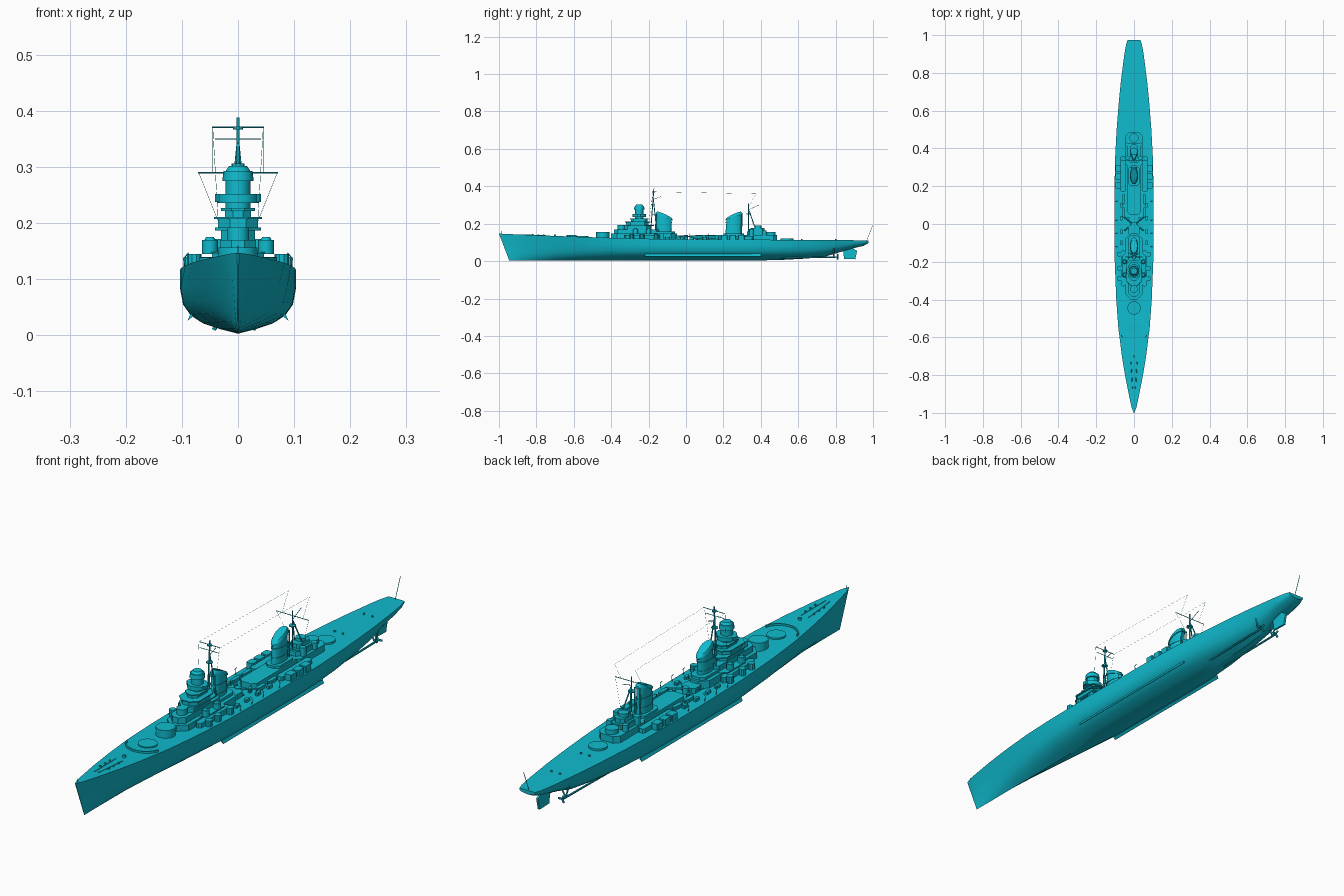
import bpy, bmesh, math
from mathutils import Vector

mat = bpy.data.materials.new("teal_paint")
mat.diffuse_color = (0.005, 0.5, 0.62, 1)


def finish(name, bm, smooth=0):
    bmesh.ops.recalc_face_normals(bm, faces=bm.faces)
    me = bpy.data.meshes.new(name)
    bm.to_mesh(me)
    bm.free()
    ob = bpy.data.objects.new(name, me)
    bpy.context.collection.objects.link(ob)
    me.materials.append(mat)
    if smooth:
        bpy.ops.object.select_all(action='DESELECT')
        bpy.context.view_layer.objects.active = ob
        ob.select_set(True)
        bpy.ops.object.shade_smooth_by_angle(angle=math.radians(smooth))
    return ob


def loft(name, rings, smooth=0):
    """Skin equal-length closed rings and cap both ends."""
    bm = bmesh.new()
    vs = [[bm.verts.new(p) for p in r] for r in rings]
    n = len(vs[0])
    for a, b in zip(vs, vs[1:]):
        for i in range(n):
            bm.faces.new((a[i], a[(i + 1) % n], b[(i + 1) % n], b[i]))
    bm.faces.new(vs[0])
    bm.faces.new(vs[-1])
    return finish(name, bm, smooth)


def prism(name, pts, z0, z1):
    return loft(name, [[(x, y, z) for x, y in pts] for z in (z0, z1)])


def house(name, y0, y1, hw, z0, z1, c=0.012, cx=0):
    """Deckhouse block with chamfered plan corners."""
    c = min(c, hw * 0.8)
    half = [(hw - c, y0), (hw, y0 + c), (hw, y1 - c), (hw - c, y1)]
    pts = half + [(-x, y) for x, y in reversed(half)]
    return prism(name, [(cx + x, y) for x, y in pts], z0, z1)


def drum(name, x, y, r, z0, z1, r2=None, n=24, sy=1):
    ring = lambda q, z: [(x + q * math.cos(2 * math.pi * i / n),
                          y + sy * q * math.sin(2 * math.pi * i / n), z) for i in range(n)]
    return loft(name, [ring(r, z0), ring(r if r2 is None else r2, z1)], 35)


def rod(name, a, b, r=0.0015, n=6):
    a, b = Vector(a), Vector(b)
    q = (b - a).to_track_quat('Z', 'Y')
    ring = [q @ Vector((r * math.cos(2 * math.pi * i / n), r * math.sin(2 * math.pi * i / n), 0))
            for i in range(n)]
    return loft(name, [[p + v for v in ring] for p in (a, b)])


def deck(y):
    return 0.117 + (0.03 * (-y) ** 1.5 if y < 0 else -0.006 * y)


# hull: stations of y, keel height, half beam, fullness
mid = [(0, 0), (.3, .07), (.6, .16), (.82, .29), (.95, .46), (1, .7), (1, 1)]
vee = [(0, 0), (.16, .07), (.3, .16), (.44, .29), (.57, .46), (.76, .7), (1, 1)]
stations = [(-1, .003, .0015, 0), (-.97, .003, .013, 0), (-.92, .003, .024, 0), (-.82, .003, .044, .1),
            (-.7, .003, .064, .25), (-.55, .003, .083, .5), (-.4, .003, .094, .75), (-.2, .003, .102, 1),
            (0, .003, .103, 1), (.2, .003, .103, 1), (.35, .003, .1, 1), (.5, .006, .092, .9),
            (.65, .014, .08, .7), (.75, .026, .07, .6), (.83, .05, .06, .6), (.9, .07, .051, .8),
            (.95, .082, .042, .9), (.975, .096, .034, 1)]
rings = []
for y, k, w, f in stations:
    d = deck(y)
    rake = 0.055 * max(0, min(1, (-y - 0.7) / 0.3))
    half = [(w * (a[0] * f + b[0] * (1 - f)), y + rake * (1 - a[1]), k + (d - k) * a[1])
            for a, b in zip(mid, vee)]
    rings.append(half + [(-x, yy, z) for x, yy, z in reversed(half[1:])])
loft("hull", rings, 30)

# underwater fittings
for s in (-1, 1):
    loft("bilge_keel", [[(s * .08, y, .034), (s * .09, y, .026), (s * .084, y, .04)] for y in (-.22, .4)])
    rod("propeller_shaft", (s * .035, .5, .018), (s * .035, .81, .022), .004, 10)
    rod("shaft_bracket_outer", (s * .035, .79, .022), (s * .05, .79, .07), .003)
    rod("shaft_bracket_inner", (s * .035, .79, .022), (s * .015, .79, .06), .003)
    for i in range(3):
        a = i * 2.094
        rod("propeller_blade", (s * .035, .81, .024),
            (s * .035 + .016 * math.cos(a), .812, .024 + .016 * math.sin(a)), .004)
loft("rudder", [[(x, y, z) for y, z in ((.84, .058), (.845, .012), (.905, .01), (.915, .055), (.87, .08))]
                for x in (-.004, .004)])

# barbettes, low gun rings and the forward breakwater
drum("forward_gun_ring", 0, -.555, .035, .12, .135)
drum("forward_barbette", 0, -.445, .035, .118, .157)
drum("aft_gun_ring", 0, .54, .034, .11, .121)
drum("aft_barbette", 0, .455, .024, .112, .157)
arc = [(a * math.pi / 12) for a in range(1, 12)]
outline = [(.072 * math.cos(a), -.57 - .068 * math.sin(a)) for a in arc]
outline += [(.067 * math.cos(a), -.57 - .063 * math.sin(a)) for a in reversed(arc)]
prism("breakwater", outline, .115, .139)

# forward deckhouses and stacked bridge: y0, y1, half width, z0, z1, chamfer
blocks = [("bridge_base", -.4, -.05, .046, .112, .147, .03), ("bridge_lower", -.385, -.14, .032, .147, .17, .02),
          ("bridge_wing_deck", -.29, -.15, .062, .145, .149, .02),
          ("bridge_tower", -.335, -.19, .03, .17, .188, .022), ("bridge_platform", -.33, -.17, .041, .187, .192, .025),
          ("bridge_wheelhouse", -.32, -.2, .036, .192, .21, .022), ("bridge_roof", -.325, -.19, .043, .207, .211, .025),
          ("bridge_upper", -.295, -.205, .023, .21, .222, .014), ("bridge_lookout", -.3, -.2, .03, .222, .227, .018),
          # amidships and after deckhouses
          ("midship_house", -.06, -.005, .03, .112, .137, .01), ("aft_house", .05, .33, .036, .11, .139, .015),
          ("aft_base", .3, .487, .046, .11, .14, .02), ("aft_control", .325, .425, .034, .14, .158, .015),
          ("aft_tower", .345, .42, .022, .158, .178, .012), ("aft_tower_rail", .335, .43, .03, .156, .161, .012)]
for n, y0, y1, w, z0, z1, c in blocks:
    house(n, y0, y1, w, z0, z1, c)
drum("director_column", 0, -.25, .022, .22, .275, n=16)
drum("rangefinder_ring", 0, -.25, .037, .236, .252, n=12)
house("rangefinder_arm", -.262, -.238, .041, .238, .252, .004)
drum("director_cap", 0, -.25, .028, .275, .293, .026, n=16)
drum("director_roof", 0, -.25, .022, .293, .302, .016, n=16)
drum("bridge_front_drum", 0, -.345, .02, .17, .192, n=16)
drum("aft_director", 0, .385, .019, .178, .19, n=16)


# funnels: oval casings with sloped, capped tops
def funnel(name, yc, slope, lean):
    rings = []
    for t, g in ((0, 1.0), (.3, .95), (.88, .88), (.88, 1.0), (.93, 1.0), (1, .82)):
        ring = []
        for i in range(24):
            a = i * math.pi / 12
            dy = .045 * g * math.sin(a)
            curve = t * t * (slope * dy / .045 * .02 - .004 * math.sin(a) ** 2)
            ring.append((.0215 * g * math.cos(a), yc + dy + lean * t, .115 + .138 * t + curve))
        rings.append(ring)
    loft(name, rings, 35)
    for z in (.17, .205):
        drum(name + "_band", 0, yc + lean * (z - .115) / .138, .0215, z, z + .003, sy=2.05)
    for s in (-1, 1):
        rod(name + "_steam_pipe", (s * .012, yc - slope * -.043, .13), (s * .011, yc + slope * .043 + lean, .25), .003)


funnel("forward_funnel", -.122, -1, .006)
funnel("aft_funnel", .253, 1, .004)
house("forward_funnel_base", -.18, -.06, .032, .14, .158, .015)
house("aft_funnel_base", .2, .31, .03, .135, .148, .015)

# mirrored deck fittings
for s in (-1, 1):
    for y in (.205, .25, .295):
        house("aft_gun_platform", y - .018, y + .018, .014, .105, .14, .003, s * .083)
    for y in (-.27, -.2):
        drum("bridge_side_director", s * .05, y, .014, .145, .17, n=12)
        drum("side_director_cap", s * .05, y, .01, .17, .175, .007, n=12)
    for y in (-.29, -.235, -.16):
        drum("forward_gun_mount", s * .078, y, .013, .115, .145, n=10)
    drum("aft_side_director", s * .034, .35, .012, .138, .172, n=12)
    drum("aft_light_mount", s * .034, .42, .011, .138, .165, n=12)
    house("forward_side_house", -.33, -.14, .012, .112, .14, .008, s * .057)
    house("aft_side_house", .17, .36, .013, .11, .132, .006, s * .058)
    for y in (-.1, -.04, .03, .1):
        house("deck_locker", y - .012, y + .012, .006, .112, .129, .002, s * .066)
    for y in (.06, .13):
        loft("ship_boat", [[(s * .055 - w, yy, .137), (s * .055 + w, yy, .137), (s * .055, yy, .118)]
                           for yy, w in ((y - .028, .002), (y - .012, .008), (y + .012, .008), (y + .028, .004))])
    for y in (-.12, -.05, .02, .12):
        rod("boat_davit", (s * .094, y, .115), (s * .097, y, .137), .0012)
        rod("davit_arm", (s * .097, y, .137), (s * .088, y, .147), .0012)
    rod("crane_boom", (s * .008, 0, .132), (s * .05, .035, .134), .003)
    rod("catapult_rail", (s * .008, 0, .132), (s * .05, -.035, .134), .003)
    for y in (-.82, -.79, -.76, .62, .8):
        drum("bollard", s * .018, y, .004, deck(y) - .003, deck(y) + .005, n=8)
    rod("anchor_chain", (s * .008, -.87, deck(-.87)), (s * .016, -.73, deck(-.73)), .002)
    drum("deck_vent", s * .03, .03, .007, .11, .135, n=10)
drum("capstan", 0, -.7, .006, .13, .143, n=12)
drum("crane_pivot", 0, 0, .012, .112, .14, n=12)

# foremast tripod with platform and yards
top = (0, -.176, .345)
rod("foremast", (0, -.188, .17), (0, -.172, .388), .0028)
for s in (-1, 1):
    rod("foremast_leg", (s * .02, -.155, .15), top, .0024)
    rod("foremast_brace", (s * .012, -.165, .25), (0, -.182, .25), .0015)
    rod("foremast_stay", (s * .045, -.176, .371), (s * .035, -.2, .2), .0004, 3)
drum("foremast_platform", 0, -.176, .012, .302, .306, n=10)
drum("foremast_top", 0, -.174, .009, .367, .372, n=10)
rod("foremast_yard_low", (-.041, -.176, .35), (.041, -.176, .35), .0011)
rod("foremast_yard_high", (-.046, -.174, .371), (.046, -.174, .371), .0013)
rod("foremast_gaff", (0, -.176, .33), (0, -.135, .345), .0011)

# mainmast tripod and yards
rod("mainmast", (0, .335, .13), (0, .335, .308), .0028)
for s in (-1, 1):
    rod("mainmast_leg", (s * .022, .38, .15), (0, .337, .27), .0024)
    rod("mainmast_stay", (s * .07, .335, .29), (s * .03, .36, .19), .0004, 3)
    rod("wire_aerial", (s * .045, -.174, .371), (s * .045, .375, .36), .0003, 3)
    rod("aerial_spreader", (s * .045, .375, .36), (s * .045, .335, .29), .0004, 3)
drum("mainmast_platform", 0, .335, .013, .25, .254, n=10)
rod("mainmast_yard", (-.071, .335, .29), (.071, .335, .29), .0013)
rod("mainmast_gaff", (0, .335, .275), (0, .39, .3), .0011)

# flagstaffs
rod("stern_flagstaff", (0, .965, .108), (0, .998, .19), .0012)
rod("jackstaff", (0, -.985, .14), (0, -.985, .16), .001)
